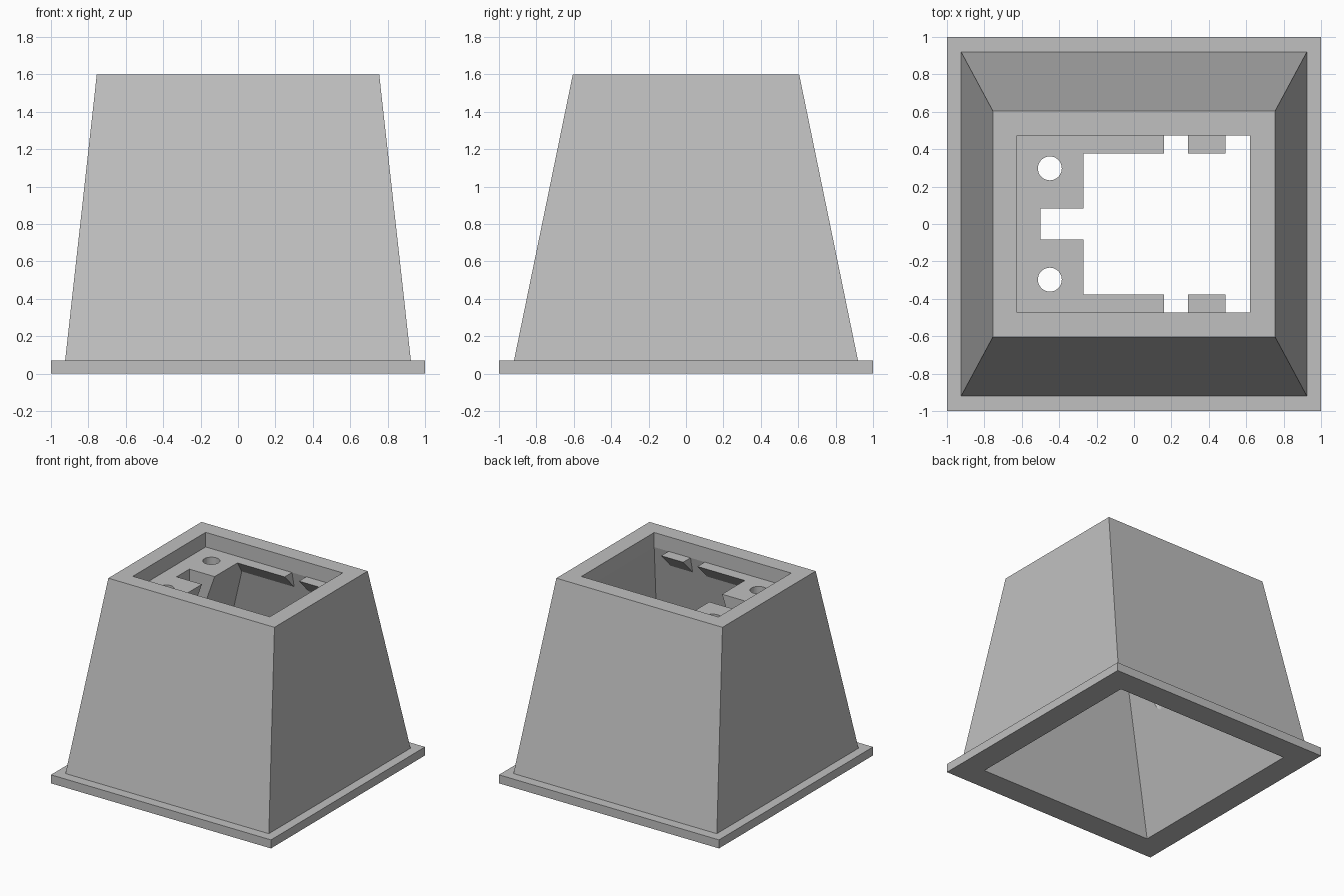
import bpy
import bmesh

if "Cube" in bpy.data.objects:
    bpy.data.objects.remove(bpy.data.objects["Cube"], do_unlink=True)

grey = bpy.data.materials.new("light_grey")
grey.use_nodes = True
colour = (0.53, 0.53, 0.53, 1)
grey.diffuse_color = colour
grey.node_tree.nodes["Principled BSDF"].inputs["Base Color"].default_value = colour


def finish(name, bm):
    bmesh.ops.recalc_face_normals(bm, faces=bm.faces)
    mesh = bpy.data.meshes.new(name)
    bm.to_mesh(mesh)
    bm.free()
    mesh.materials.append(grey)
    ob = bpy.data.objects.new(name, mesh)
    bpy.context.collection.objects.link(ob)
    return ob


def loft(name, lower, upper):
    """Closed solid between two rings of points."""
    bm = bmesh.new()
    a = [bm.verts.new(p) for p in lower]
    b = [bm.verts.new(p) for p in upper]
    n = len(a)
    bm.faces.new(a)
    bm.faces.new(b)
    for i in range(n):
        j = (i + 1) % n
        bm.faces.new((a[i], a[j], b[j], b[i]))
    return finish(name, bm)


def rect(x0, x1, y, z):
    return [(x0, -y, z), (x1, -y, z), (x1, y, z), (x0, y, z)]


def box(name, x0, x1, y, z0, z1):
    return loft(name, rect(x0, x1, y, z0), rect(x0, x1, y, z1))


def combine(target, other, operation):
    mod = target.modifiers.new(operation.lower(), 'BOOLEAN')
    mod.operation, mod.solver, mod.object = operation, 'EXACT', other
    bpy.context.view_layer.update()
    evaluated = target.evaluated_get(bpy.context.evaluated_depsgraph_get())
    mesh = bpy.data.meshes.new_from_object(evaluated)
    target.modifiers.clear()
    target.data = mesh
    bpy.data.objects.remove(other, do_unlink=True)


TOP, LEDGE = 1.6, 1.48
OPEN_Y, OPEN_X, LIP_X = 0.4725, 0.62, -0.27

# Tapered shell on a square flange
body = loft("tapered_housing", rect(-0.932, 0.932, 0.934, 0), rect(-0.755, 0.755, 0.605, TOP))
combine(body, box("flange", -1, 1, 1, 0, 0.07), 'UNION')


# Cavity narrowing upwards, with one wall sloping in under the ledge
def cavity_ring(z):
    t = z / LEDGE
    return rect(-0.8 + (LIP_X + 0.8) * t, 0.8 + (OPEN_X - 0.8) * t,
                0.8 + (OPEN_Y - 0.8) * t, z)


combine(body, loft("cavity", cavity_ring(-0.1), cavity_ring(LEDGE + 0.02)), 'DIFFERENCE')

# Recess above the ledge, and the notch in the ledge
combine(body, box("recess", -0.625, OPEN_X, OPEN_Y, LEDGE, TOP + 0.1), 'DIFFERENCE')
combine(body, box("notch", -0.5, -0.2, 0.0825, 0.5, TOP), 'DIFFERENCE')

# Two screw holes
for side in (-1, 1):
    bm = bmesh.new()
    bmesh.ops.create_cone(bm, cap_ends=True, segments=32, radius1=0.064, radius2=0.064, depth=1.2)
    bmesh.ops.translate(bm, verts=bm.verts, vec=(-0.45, side * 0.2975, 1.0))
    combine(body, finish("screw_hole", bm), 'DIFFERENCE')

# Wedge-shaped support tabs along both long walls
for side, label in ((-1, "front"), (1, "back")):
    for part, x0, x1 in (("long_tab", -0.335, 0.16), ("short_tab", 0.29, 0.49)):
        profile = ((0.3775, LEDGE), (0.53, LEDGE), (0.53, 1.32))
        rings = [[(x, side * y, z) for y, z in profile] for x in (x0, x1)]
        loft(label + "_" + part, *rings)
